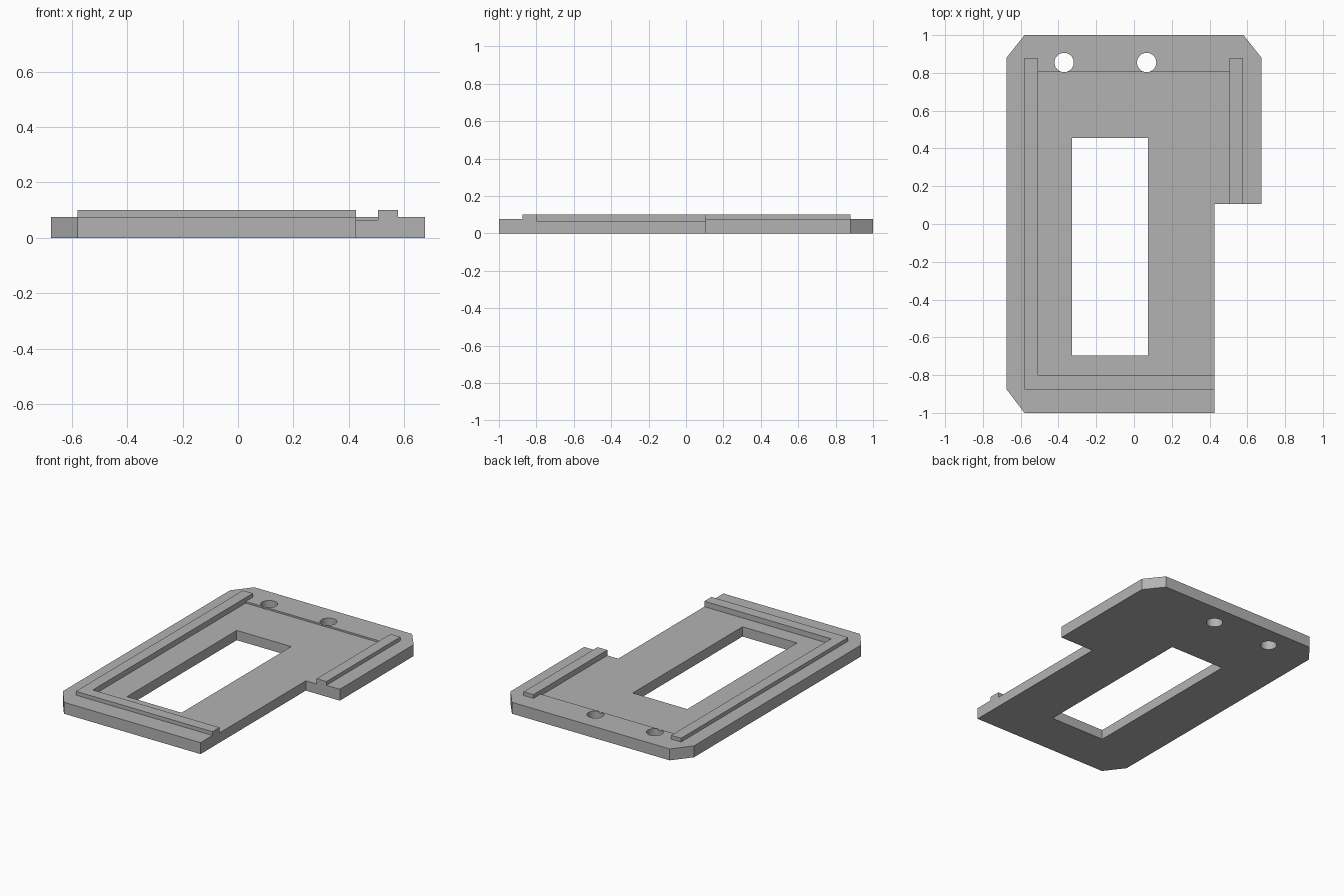
import bpy
import bmesh
import math

default_cube = bpy.data.objects.get("Cube")
if default_cube:
    bpy.data.objects.remove(default_cube, do_unlink=True)

# Single plain grey
grey = bpy.data.materials.new("plain_grey")
grey.use_nodes = True
colour = (0.45, 0.45, 0.45, 1)
grey.diffuse_color = colour
grey.node_tree.nodes["Principled BSDF"].inputs["Base Color"].default_value = colour

TOP, FLOOR, RIDGE = 0.076, 0.065, 0.101   # plate top, recess floor, ridge top
OVER = 0.2                                # cutter overshoot


def prism(name, outline, z0, z1):
    """Extrude a counter-clockwise outline from z0 to z1."""
    bm = bmesh.new()
    face = bm.faces.new([bm.verts.new((x, y, z0)) for x, y in outline])
    ext = bmesh.ops.extrude_face_region(bm, geom=[face])
    verts = [v for v in ext["geom"] if isinstance(v, bmesh.types.BMVert)]
    bmesh.ops.translate(bm, verts=verts, vec=(0, 0, z1 - z0))
    bmesh.ops.recalc_face_normals(bm, faces=bm.faces)
    mesh = bpy.data.meshes.new(name)
    bm.to_mesh(mesh)
    bm.free()
    mesh.materials.append(grey)
    obj = bpy.data.objects.new(name, mesh)
    bpy.context.scene.collection.objects.link(obj)
    return obj


def rect(x0, x1, y0, y1):
    return [(x0, y0), (x1, y0), (x1, y1), (x0, y1)]


def circle(cx, cy, r, n=48):
    return [(cx + r * math.cos(math.tau * i / n), cy + r * math.sin(math.tau * i / n))
            for i in range(n)]


def combine(target, tool, operation):
    """Apply a boolean and discard the tool object."""
    mod = target.modifiers.new(operation.lower(), "BOOLEAN")
    mod.operation, mod.solver, mod.object = operation, "EXACT", tool
    bpy.context.view_layer.objects.active = target
    bpy.ops.object.modifier_apply(modifier=mod.name)
    bpy.data.objects.remove(tool, do_unlink=True)


# Base plate with chamfered corners and a stepped front left corner
plate = prism("base_plate", [
    (-0.58, -1), (0.425, -1), (0.425, 0.105), (0.675, 0.105), (0.675, 0.88),
    (0.58, 1), (-0.58, 1), (-0.675, 0.88), (-0.675, -0.875)], 0, TOP)

# Raised L-shaped rail and short side rail
combine(plate, prism("long_rail", [
    (-0.58, -0.875), (0.425, -0.875), (0.425, -0.8), (-0.507, -0.8),
    (-0.507, 0.88), (-0.58, 0.88)], FLOOR / 2, RIDGE), "UNION")
combine(plate, prism("short_rail", rect(0.505, 0.577, 0.105, 0.88), FLOOR / 2, RIDGE), "UNION")

# Shallow recess between the rails
combine(plate, prism("recess", rect(-0.507, 0.505, -0.8, 0.805), FLOOR, OVER), "DIFFERENCE")

# Rectangular window and two round holes
combine(plate, prism("window", rect(-0.328, 0.073, -0.697, 0.455), -OVER, OVER), "DIFFERENCE")
for x in (-0.37, 0.067):
    combine(plate, prism("hole", circle(x, 0.855, 0.051), -OVER, OVER), "DIFFERENCE")

# Smooth hole walls, sharp edges elsewhere
plate.select_set(True)
bpy.context.view_layer.objects.active = plate
bpy.ops.object.shade_smooth_by_angle(angle=math.radians(25))
